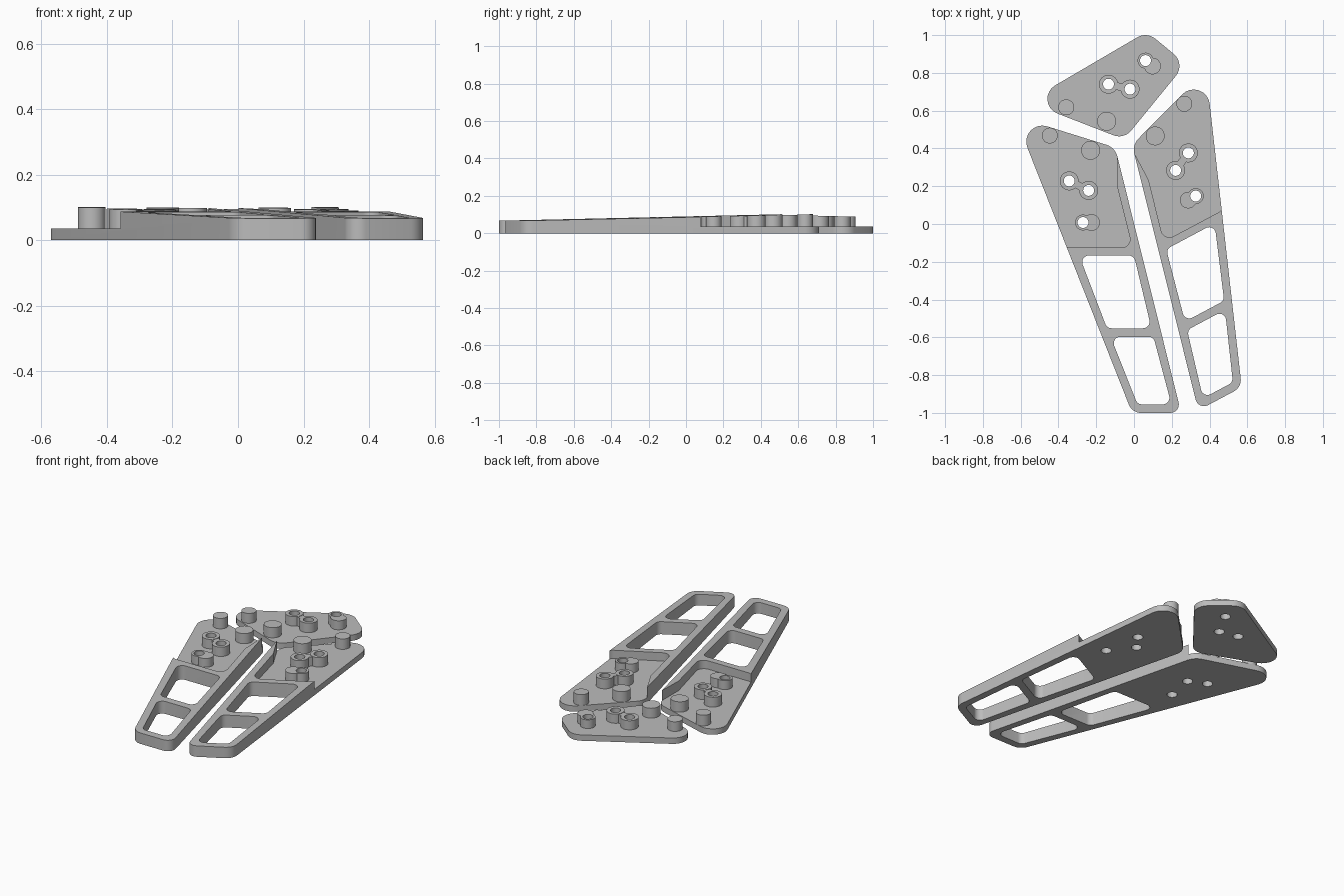
import bpy, bmesh, math
from mathutils import Vector, Matrix

cube = bpy.data.objects.get("Cube")
if cube:
    bpy.data.objects.remove(cube, do_unlink=True)

grey = bpy.data.materials.new("plain_grey")
grey.use_nodes = True
grey.diffuse_color = (0.5, 0.5, 0.5, 1)
grey.node_tree.nodes["Principled BSDF"].inputs["Base Color"].default_value = (0.5, 0.5, 0.5, 1)

FLOOR = 0.036  # thickness of the thin plate areas


def arm_top(y):
    return 0.067 + 0.023 * (y + 1)


def rear_top(y):
    return 0.1 - 0.025 * (y - 0.45)


def rounded(corners, steps=8):
    """Fillet a polygon given as (x, y, radius) corners."""
    out = []
    for i, (x, y, r) in enumerate(corners):
        p = Vector((x, y))
        if r == 0:
            out.append(p)
            continue
        a = (Vector(corners[i - 1][:2]) - p).normalized()
        b = (Vector(corners[(i + 1) % len(corners)][:2]) - p).normalized()
        half = a.angle(b) / 2
        centre = p + (a + b).normalized() * r / math.sin(half)
        start = p + a * r / math.tan(half) - centre
        sweep = start.angle_signed(p + b * r / math.tan(half) - centre)
        for k in range(steps + 1):
            t = -sweep * k / steps
            out.append(centre + Matrix.Rotation(t, 2) @ start)
    return out


def circle(x, y, r, n=32):
    return [Vector((x + r * math.cos(2 * math.pi * k / n), y + r * math.sin(2 * math.pi * k / n)))
            for k in range(n)]


def prism(name, points, bottom, top):
    """Extrude a flat outline; top is a height or a function of y."""
    bm = bmesh.new()
    height = top if callable(top) else (lambda y: top)
    low = [bm.verts.new((p.x, p.y, bottom)) for p in points]
    high = [bm.verts.new((p.x, p.y, height(p.y))) for p in points]
    bm.faces.new(low[::-1])
    bm.faces.new(high)
    for i in range(len(points)):
        bm.faces.new((low[i - 1], low[i], high[i], high[i - 1]))
    bmesh.ops.recalc_face_normals(bm, faces=bm.faces)
    mesh = bpy.data.meshes.new(name)
    bm.to_mesh(mesh)
    bm.free()
    mesh.materials.append(grey)
    obj = bpy.data.objects.new(name, mesh)
    bpy.context.collection.objects.link(obj)
    return obj


def combine(obj, tool, operation):
    tool.hide_render = True
    mod = obj.modifiers.new(operation, 'BOOLEAN')
    mod.operation, mod.solver, mod.object = operation, 'EXACT', tool
    bpy.context.view_layer.objects.active = obj
    bpy.ops.object.modifier_apply(modifier=mod.name)
    bpy.data.objects.remove(tool, do_unlink=True)


def add_posts(plate, pegs, rings, top):
    """Solid pegs, and three drilled rings of which the first two are joined."""
    for x, y, r in pegs:
        combine(plate, prism("peg", circle(x, y, r), 0.01, top), 'UNION')
    for x, y, r in rings:
        combine(plate, prism("ring", circle(x, y, r), 0.01, top), 'UNION')
    a, b = Vector(rings[0][:2]), Vector(rings[1][:2])
    side = (b - a).normalized().orthogonal() * 0.02
    combine(plate, prism("neck", [a - side, b - side, b + side, a + side], 0.012,
                         lambda y: top(y) - 0.002), 'UNION')
    for x, y, r in rings:
        combine(plate, prism("hole", circle(x, y, 0.029), -0.1, 0.3), 'DIFFERENCE')


def finish(obj):
    bpy.ops.object.select_all(action='DESELECT')
    obj.select_set(True)
    bpy.context.view_layer.objects.active = obj
    bpy.ops.object.shade_smooth_by_angle(angle=math.radians(30))


# Right arm: tapered frame with a pocket and two windows
right_arm = prism("right_arm", rounded([
    (-0.63, 0.57, 0.085), (-0.10, 0.405, 0.085), (0.25, -1.0, 0.045), (-0.01, -1.0, 0.07)]), 0, arm_top)
pocket = rounded([(-0.80, 0.963, 0), (-0.09, 0.963, 0), (-0.09, 0.2, 0),
                  (-0.008, -0.125, 0.045), (-0.363, -0.125, 0.04)])
combine(right_arm, prism("pocket", pocket, FLOOR, 0.3), 'DIFFERENCE')
windows = [
    [(-0.29, -0.167), (0.0, -0.167), (0.092, -0.552), (-0.143, -0.552)],
    [(-0.124, -0.597), (0.103, -0.597), (0.198, -0.955), (0.019, -0.955)]]
for window in windows:
    outline = rounded([(x, y, 0.035) for x, y in window])
    combine(right_arm, prism("window", outline, -0.1, 0.3), 'DIFFERENCE')
add_posts(right_arm,
          [(-0.446, 0.468, 0.042), (-0.23, 0.39, 0.05), (-0.225, 0.008, 0.044)],
          [(-0.343, 0.228, 0.05), (-0.24, 0.178, 0.05), (-0.27, 0.008, 0.042)], arm_top)

# Left arm: mirrored and turned copy
left_arm = right_arm.copy()
left_arm.name = "left_arm"
left_arm.data = right_arm.data.copy()
left_arm.data.transform(Matrix.Translation((0.092, 0.014, 0)) @ Matrix.Rotation(math.radians(28), 4, 'Z')
                        @ Matrix.Diagonal((-1, 1, 1, 1)))
left_arm.data.flip_normals()
bpy.context.collection.objects.link(left_arm)

# Rear plate: thin four-cornered plate with the same posts
rear_plate = prism("rear_plate", rounded([
    (x, y, 0.083) for x, y in [(0.068, 1.018), (0.274, 0.848), (-0.053, 0.448), (-0.566, 0.647)]]), 0, FLOOR)
add_posts(rear_plate,
          [(-0.359, 0.618, 0.042), (-0.145, 0.544, 0.05), (0.098, 0.836, 0.044)],
          [(-0.135, 0.74, 0.05), (-0.021, 0.714, 0.05), (0.061, 0.865, 0.042)], rear_top)

for part in (right_arm, left_arm, rear_plate):
    finish(part)
